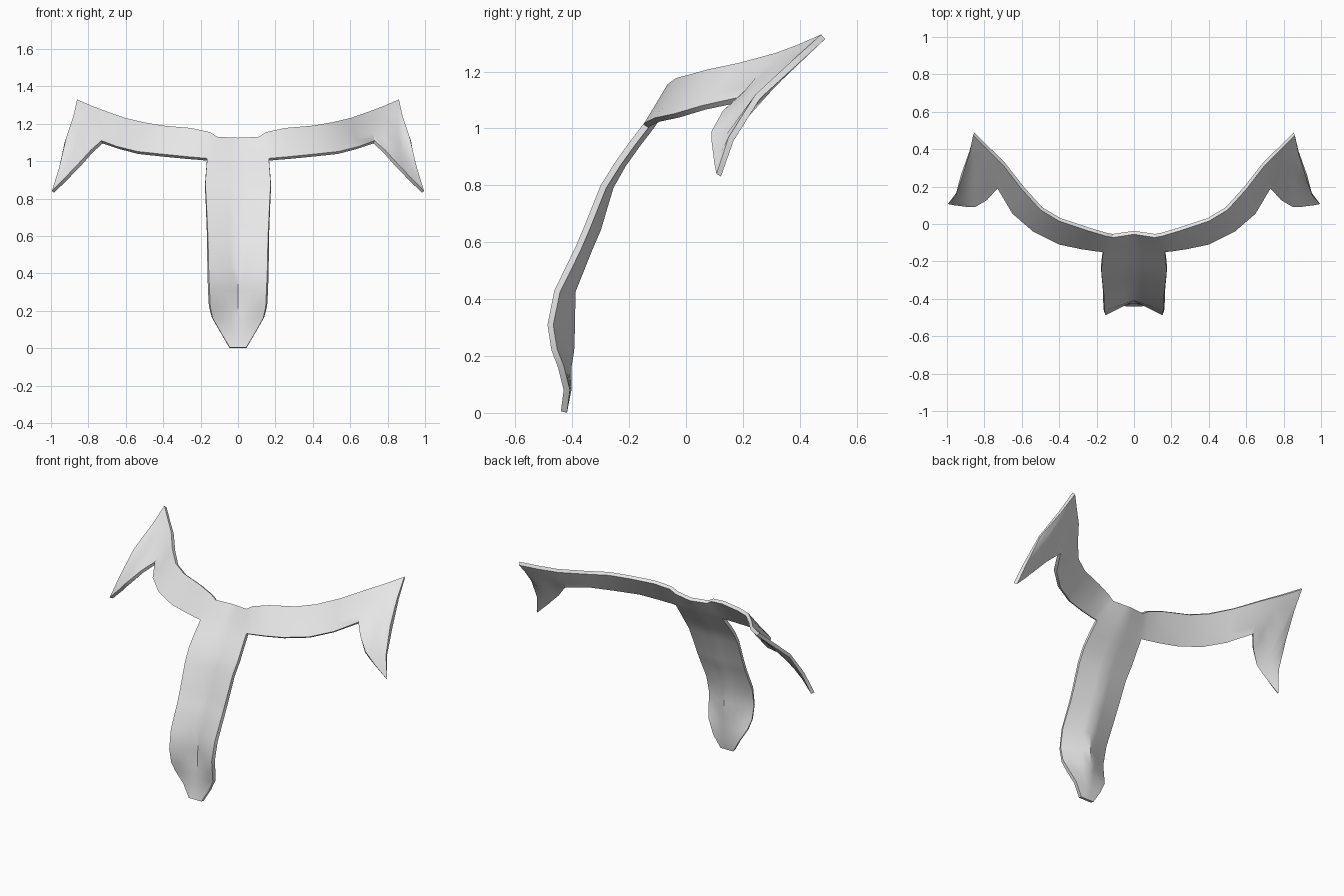
import bpy
import bmesh
from mathutils import Vector

THICKNESS = 0.022
ACROSS = 4  # faces across each strip

old_cube = bpy.data.objects.get("Cube")
if old_cube:
    bpy.data.objects.remove(old_cube, do_unlink=True)


def make_material(name, colour):
    material = bpy.data.materials.new(name)
    material.use_nodes = True
    material.diffuse_color = colour
    shader = material.node_tree.nodes["Principled BSDF"]
    shader.inputs["Base Color"].default_value = colour
    shader.inputs["Roughness"].default_value = 0.6
    return material


def loft(bm, first_rail, second_rail, flip=False):
    """Fill the space between two rails with rows of quads."""
    rows = []
    for a, b in zip(first_rail, second_rail):
        a, b = Vector(a), Vector(b)
        rows.append([bm.verts.new(a.lerp(b, i / ACROSS)) for i in range(ACROSS + 1)])
    for lower, upper in zip(rows, rows[1:]):
        for i in range(ACROSS):
            quad = [lower[i], lower[i + 1], upper[i + 1], upper[i]]
            bm.faces.new(reversed(quad) if flip else quad)


def apply_modifier(obj, kind, **settings):
    modifier = obj.modifiers.new(kind.title(), kind)
    for key, value in settings.items():
        setattr(modifier, key, value)
    bpy.ops.object.modifier_apply(modifier=modifier.name)


# Upright strap, bottom to top: half width, edge depth, centre depth, height
strap = [
    (.045, -.44, -.44, .005),
    (.09, -.43, -.425, .08),
    (.135, -.45, -.425, .16),
    (.148, -.473, -.415, .22),
    (.152, -.487, -.412, .31),
    (.157, -.463, -.41, .43),
    (.16, -.39, -.35, .58),
    (.163, -.36, -.32, .65),
    (.17, -.3, -.275, .8),
    (.175, -.25, -.23, .88),
    (.17, -.2, -.18, .95),
    (.165, -.15, -.13, 1.015),
]

# Crossbar and flared end, from the strap outwards
lower_edge = [
    (.165, -.15, 1.015),
    (.2, -.147, 1.018),
    (.28, -.135, 1.025),
    (.4, -.11, 1.037),
    (.54, -.04, 1.052),
    (.65, .055, 1.08),
    (.73, .19, 1.11),
    (.786, .128, 1.06),
    (.85, .09, .99),
    (.885, .09, .955),
    (.92, .095, .915),
    (.96, .1, .875),
    (.995, .107, .84),
]
upper_edge = [
    (.11, -.072, 1.13),
    (.15, -.065, 1.155),
    (.25, -.035, 1.177),
    (.4, .015, 1.19),
    (.5, .075, 1.207),
    (.6, .185, 1.23),
    (.7, .315, 1.265),
    (.78, .395, 1.295),
    (.86, .475, 1.33),
    (.88, .375, 1.24),
    (.92, .245, 1.12),
    (.955, .15, .97),
    (.995, .107, .84),
]

# The junction rows match the first column of the crossbar
centre_rail = [Vector((0, centre, z)) for _, _, centre, z in strap]
edge_rail = [Vector((x, edge, z)) for x, edge, _, z in strap]
centre_end, edge_end = centre_rail[-1], edge_rail[-1]
centre_top, edge_top = Vector((0, -.055, 1.125)), Vector(upper_edge[0])
for step in range(1, ACROSS + 1):
    centre_rail.append(centre_end.lerp(centre_top, step / ACROSS))
    edge_rail.append(edge_end.lerp(edge_top, step / ACROSS))

# One half of the shell surface
bm = bmesh.new()
loft(bm, centre_rail, edge_rail)
loft(bm, lower_edge, upper_edge, flip=True)
bmesh.ops.remove_doubles(bm, verts=bm.verts, dist=0.0005)
mesh = bpy.data.meshes.new("curved_t_shell")
bm.to_mesh(mesh)
bm.free()

shell = bpy.data.objects.new("curved_t_shell", mesh)
bpy.context.collection.objects.link(shell)
mesh.materials.append(make_material("light grey", (.8, .8, .8, 1)))
bpy.ops.object.select_all(action="DESELECT")
bpy.context.view_layer.objects.active = shell
shell.select_set(True)

# Mirror the half, thicken it backwards and keep its rims and crease sharp
apply_modifier(shell, "MIRROR", use_clip=True, merge_threshold=0.001)
apply_modifier(shell, "SOLIDIFY", thickness=THICKNESS, offset=-1)
bpy.ops.object.shade_smooth_by_angle(angle=0.55)
